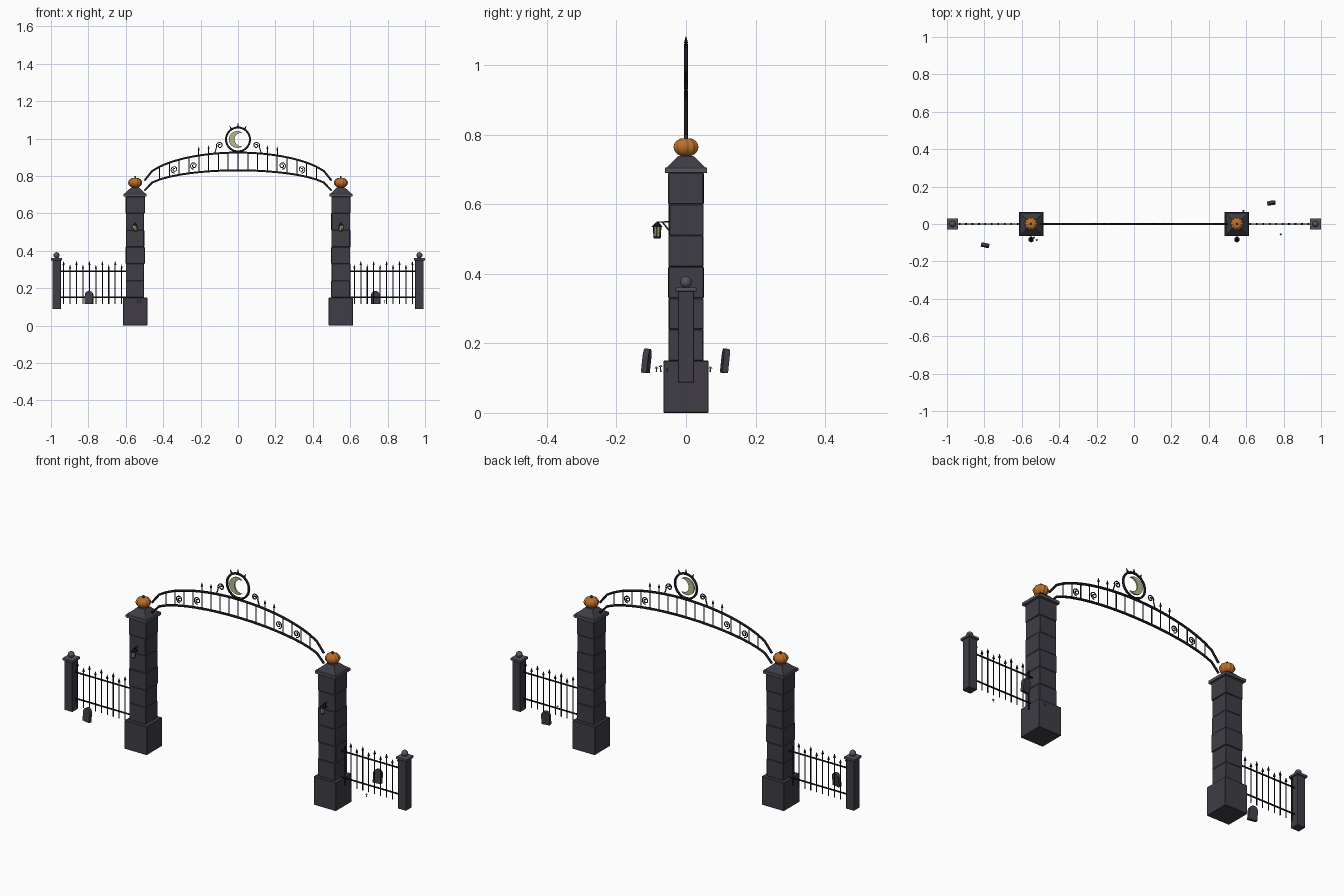
import bpy, bmesh, math, random
from mathutils import Matrix, Vector

if "Cube" in bpy.data.objects:
    bpy.data.objects.remove(bpy.data.objects["Cube"])
random.seed(4)

def mat(name, r, g, b):
    m = bpy.data.materials.new(name)
    m.diffuse_color = (r, g, b, 1)
    m.use_nodes = True
    m.node_tree.nodes["Principled BSDF"].inputs["Base Color"].default_value = m.diffuse_color
    return m

STONE = mat("dark_stone", .05, .047, .06)
TRIM = mat("trim_stone", .095, .09, .11)
IRON = mat("iron", .01, .01, .013)
ORANGE = mat("pumpkin_skin", .5, .16, .025)
STEM = mat("stem_brown", .1, .07, .03)
GLOW = mat("pale_glow", .45, .5, .25)

def finish(bm, name, m, smooth=False):
    bmesh.ops.recalc_face_normals(bm, faces=bm.faces)
    me = bpy.data.meshes.new(name)
    bm.to_mesh(me)
    bm.free()
    ob = bpy.data.objects.new(name, me)
    bpy.context.collection.objects.link(ob)
    me.materials.append(m)
    if smooth:
        for p in me.polygons:
            p.use_smooth = True
    return ob

def box(name, c, size, m, rz=0, bevel=0):
    bm = bmesh.new()
    M = Matrix.Translation(c) @ Matrix.Rotation(rz, 4, 'Z') @ Matrix.Diagonal((*size, 1))
    bmesh.ops.create_cube(bm, size=1, matrix=M)
    if bevel:
        bmesh.ops.bevel(bm, geom=bm.edges[:], offset=bevel, segments=1, affect='EDGES')
    return finish(bm, name, m)

def cone(name, c, r1, r2, h, m, n=8, rz=0):
    # c is the centre of the bottom
    bm = bmesh.new()
    M = Matrix.Translation((c[0], c[1], c[2] + h / 2)) @ Matrix.Rotation(rz, 4, 'Z')
    bmesh.ops.create_cone(bm, cap_ends=True, segments=n, radius1=r1, radius2=r2, depth=h, matrix=M)
    return finish(bm, name, m)

def ball(name, c, r, m, sz=1):
    bm = bmesh.new()
    M = Matrix.Translation(c) @ Matrix.Diagonal((1, 1, sz, 1))
    bmesh.ops.create_uvsphere(bm, u_segments=12, v_segments=8, radius=r, matrix=M)
    return finish(bm, name, m, True)

def tube(name, paths, r, m, closed=False):
    cu = bpy.data.curves.new(name, 'CURVE')
    cu.dimensions = '3D'
    cu.bevel_depth, cu.bevel_resolution, cu.use_fill_caps = r, 1, True
    for pts in paths:
        sp = cu.splines.new('POLY')
        sp.points.add(len(pts) - 1)
        for p, q in zip(sp.points, pts):
            p.co = (*q, 1)
        sp.use_cyclic_u = closed
    ob = bpy.data.objects.new(name, cu)
    bpy.context.collection.objects.link(ob)
    cu.materials.append(m)
    bpy.ops.object.select_all(action='DESELECT')
    ob.select_set(True)
    bpy.context.view_layer.objects.active = ob
    bpy.ops.object.convert(target='MESH')

def plate(name, outline, thick, m, M=Matrix()):
    # x-z outline extruded along y
    bm = bmesh.new()
    f = bm.faces.new([bm.verts.new((x, -thick / 2, z)) for x, z in outline])
    ext = bmesh.ops.extrude_face_region(bm, geom=[f])
    bmesh.ops.translate(bm, vec=(0, thick, 0),
                        verts=[v for v in ext['geom'] if isinstance(v, bmesh.types.BMVert)])
    bm.transform(M)
    return finish(bm, name, m)

def spiral(cx, cz, r, s, turns=1.6, start=-math.pi / 2):
    n = 22
    return [(cx + s * r * (1 - .8 * i / n) * math.cos(start + turns * math.tau * i / n), 0,
             cz + r * (1 - .8 * i / n) * math.sin(start + turns * math.tau * i / n)) for i in range(n + 1)]

def pumpkin(x, z):
    bm = bmesh.new()
    bmesh.ops.create_uvsphere(bm, u_segments=40, v_segments=14, radius=1)
    for v in bm.verts:
        rho = math.hypot(v.co.x, v.co.y)
        k = .034 + .0035 * math.cos(10 * math.atan2(v.co.y, v.co.x))
        dip = .006 * max(0, 1 - rho * 2.2)
        v.co = Vector((v.co.x * k, v.co.y * k, v.co.z * .028 - math.copysign(dip, v.co.z)))
    bm.transform(Matrix.Translation((x, 0, z)))
    finish(bm, "pumpkin", ORANGE, True)
    cone("pumpkin_stem", (x, 0, z + .02), .006, .004, .016, STEM, 6)

R2 = math.sqrt(2)
for s in (-1, 1):
    px = s * .55
    # gate pillar: plinth, uneven stone courses, cap
    box("pillar_plinth", (px, 0, .075), (.13, .13, .15), STONE, bevel=.002)
    for i in range(6):
        w = .099 + random.uniform(-.003, .003)
        box("pillar_course", (px + random.uniform(-.001, .001), 0, .195 + .09 * i),
            (w, w, .09), STONE, random.uniform(-.03, .03), .002)
    box("pillar_cap", (px, 0, .6975), (.122, .122, .015), TRIM, bevel=.001)
    cone("pillar_cap_slope", (px, 0, .705), .056 * R2, .022 * R2, .033, STONE, 4, math.pi / 4)
    pumpkin(px, .764)

    # hanging lantern
    y = -.083
    tube("lantern_bracket", [[(px, -.045, .549), (px, y, .549), (px, y, .54)],
                             [(px, -.047, .522), (px, -.068, .549)]], .0025, IRON)
    cone("lantern_roof", (px, y, .535), .016, .004, .013, IRON, 6)
    cone("lantern_glass", (px, y, .507), .0105, .0125, .028, GLOW, 6)
    cone("lantern_base", (px, y, .502), .009, .012, .005, IRON, 6)
    tube("lantern_bars", [[(px + .0108 * math.cos(a), y + .0108 * math.sin(a), .505),
                           (px + .0128 * math.cos(a), y + .0128 * math.sin(a), .537)]
                          for a in [k * math.pi / 3 for k in range(6)]], .0012, IRON)

    # end post
    ex = s * .97
    box("end_post", (ex, 0, .22), (.046, .046, .265), STONE, bevel=.001)
    box("end_post_cap", (ex, 0, .355), (.06, .06, .012), TRIM, bevel=.001)
    ball("end_post_ball", (ex, 0, .376), .0165, TRIM)

    # side fence
    tube("fence_rails", [[(s * .59, 0, z), (s * .955, 0, z)] for z in (.152, .29)], .004, IRON)
    xs = [s * (.622 + .0345 * k) for k in range(10)]
    tops = [.325 if k % 2 else .305 for k in range(10)]
    tube("fence_pickets", [[(x, 0, .115), (x, 0, t)] for x, t in zip(xs, tops)], .0028, IRON)
    for x, t in zip(xs, tops):
        cone("picket_tip", (x, 0, t), .0065, 0, .022, IRON, 6)

# arch rails
def upper(x):
    return .775 + .15 * max(0, 1 - (x / .5) ** 2) ** .575

def lower(x):
    return .722 + .108 * max(0, 1 - (x / .5) ** 2) ** .5

ax = [-.5 + i / 24 for i in range(25)]
for name, f in (("upper_arch_rail", upper), ("lower_arch_rail", lower)):
    tube(name, [[(x, 0, f(x)) for x in ax]], .006, IRON)

# arch bars, spikes and scrolls
bars = [.0524 * k for k in range(-8, 9)]
tube("arch_bars", [[(x, 0, lower(x)), (x, 0, upper(x))] for x in bars], .0026, IRON)
for s in (-1, 1):
    for x in (s * .105, s * .157, s * .21):
        if abs(x) > .12:
            tube("arch_spike", [[(x, 0, upper(x)), (x, 0, upper(x) + .03)]], .0026, IRON)
            cone("arch_spike_tip", (x, 0, upper(x) + .028), .006, 0, .022, IRON, 6)
    tube("panel_scrolls", [spiral(s * x, (upper(x) + lower(x)) / 2 - .006, .02, s)
                           for x in (.236, .34)], .0028, IRON)
    tube("crest_scroll", [[(s * .125, 0, upper(.125))] + spiral(s * .098, .963, .019, s, 1.5, -.5)],
         .003, IRON)

# moon medallion
cz = .995
tube("medallion_ring", [[(.064 * math.cos(a), 0, cz + .064 * math.sin(a))
                         for a in [math.tau * i / 32 for i in range(32)]]], .006, IRON, True)
a0 = math.radians(52)
ro, off = .045, .022
tip = (ro * math.cos(a0), ro * math.sin(a0))
ri = math.hypot(tip[0] - off, tip[1])
b0 = math.atan2(tip[1], tip[0] - off)
N = 20
outer = [a0 + (math.tau - 2 * a0) * i / N for i in range(N + 1)]
inner = [b0 + (math.tau - 2 * b0) * i / N for i in range(N - 1, 0, -1)]
moon = [(ro * math.cos(a) - .004, cz + ro * math.sin(a)) for a in outer]
moon += [(off + ri * math.cos(b) - .004, cz + ri * math.sin(b)) for b in inner]
plate("crescent_moon", moon, .008, GLOW)
for deg in (-32, 0, 32):
    bm = bmesh.new()
    M = Matrix.Translation((0, 0, cz)) @ Matrix.Rotation(math.radians(deg), 4, 'Y') @ Matrix.Translation((0, 0, .079))
    bmesh.ops.create_cone(bm, cap_ends=True, segments=6, radius1=.006, radius2=0, depth=.022, matrix=M)
    finish(bm, "crown_spike", IRON)

# leaning gravestones
for s, x, y, rz in ((-1, -.797, -.113, -12), (1, .735, .113, 9)):
    w, h = .022, .07
    prof = [(-w, 0), (w, 0)] + [(w * math.cos(a), h - w + w * math.sin(a))
                                for a in [math.pi * i / 10 for i in range(11)]]
    M = (Matrix.Translation((x, y - .004, .115)) @ Matrix.Rotation(math.radians(rz), 4, 'Z')
         @ Matrix.Rotation(math.radians(-6), 4, 'X'))
    plate("gravestone", prof, .017, STONE, M)

# tiny mushrooms
for x, y, h in ((-.52, -.085, .012), (-.535, -.073, .016), (.785, -.055, .014), (.585, .07, .012)):
    cone("mushroom_stem", (x, y, .118), .002, .0015, h, TRIM, 6)
    cone("mushroom_cap", (x, y, .116 + h), .006, .001, .006, GLOW, 8)
